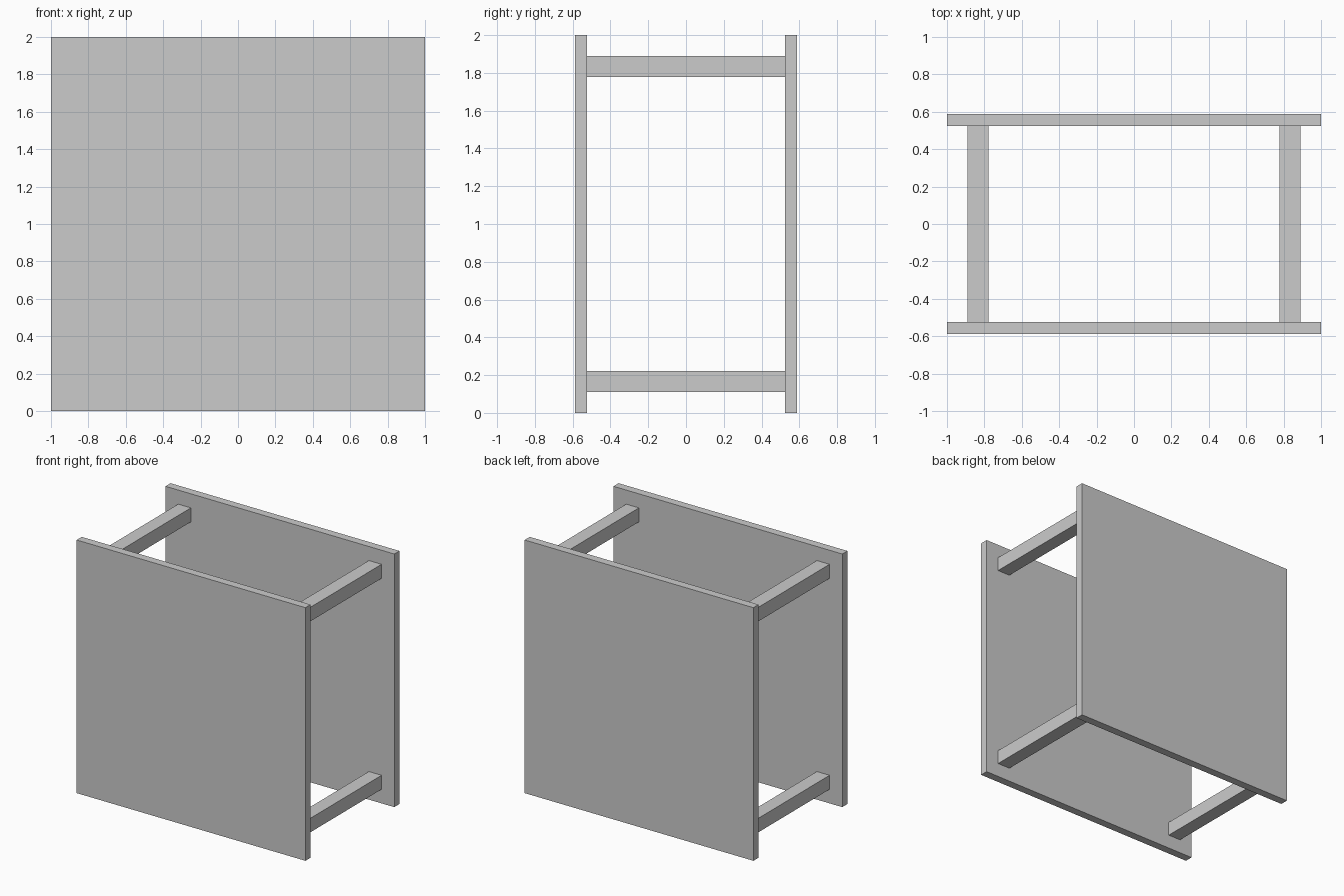
import bpy

if "Cube" in bpy.data.objects:
    bpy.data.objects.remove(bpy.data.objects["Cube"])

PANEL_OUT, PANEL_IN = 0.587, 0.523   # outer and inner faces of the panels in y
BAR = 0.111                          # square bar width, also its inset from the edge


def box(name, lo, hi):
    centre = [(a + b) / 2 for a, b in zip(lo, hi)]
    bpy.ops.mesh.primitive_cube_add(size=1, location=centre)
    ob = bpy.context.object
    ob.name = name
    ob.scale = [b - a for a, b in zip(lo, hi)]
    bpy.ops.object.transform_apply(location=False, rotation=False, scale=True)
    return ob


# Two upright square panels
box("front_panel", (-1, -PANEL_OUT, 0), (1, -PANEL_IN, 2))
box("back_panel", (-1, PANEL_IN, 0), (1, PANEL_OUT, 2))

# Four connecting bars, one near each corner
offset = 1 - 1.5 * BAR
for side, sx in (("left", -1), ("right", 1)):
    for level, sz in (("lower", -1), ("upper", 1)):
        x, z = sx * offset, 1 + sz * offset
        box(f"{level}_{side}_bar",
            (x - BAR / 2, -PANEL_IN, z - BAR / 2),
            (x + BAR / 2, PANEL_IN, z + BAR / 2))
